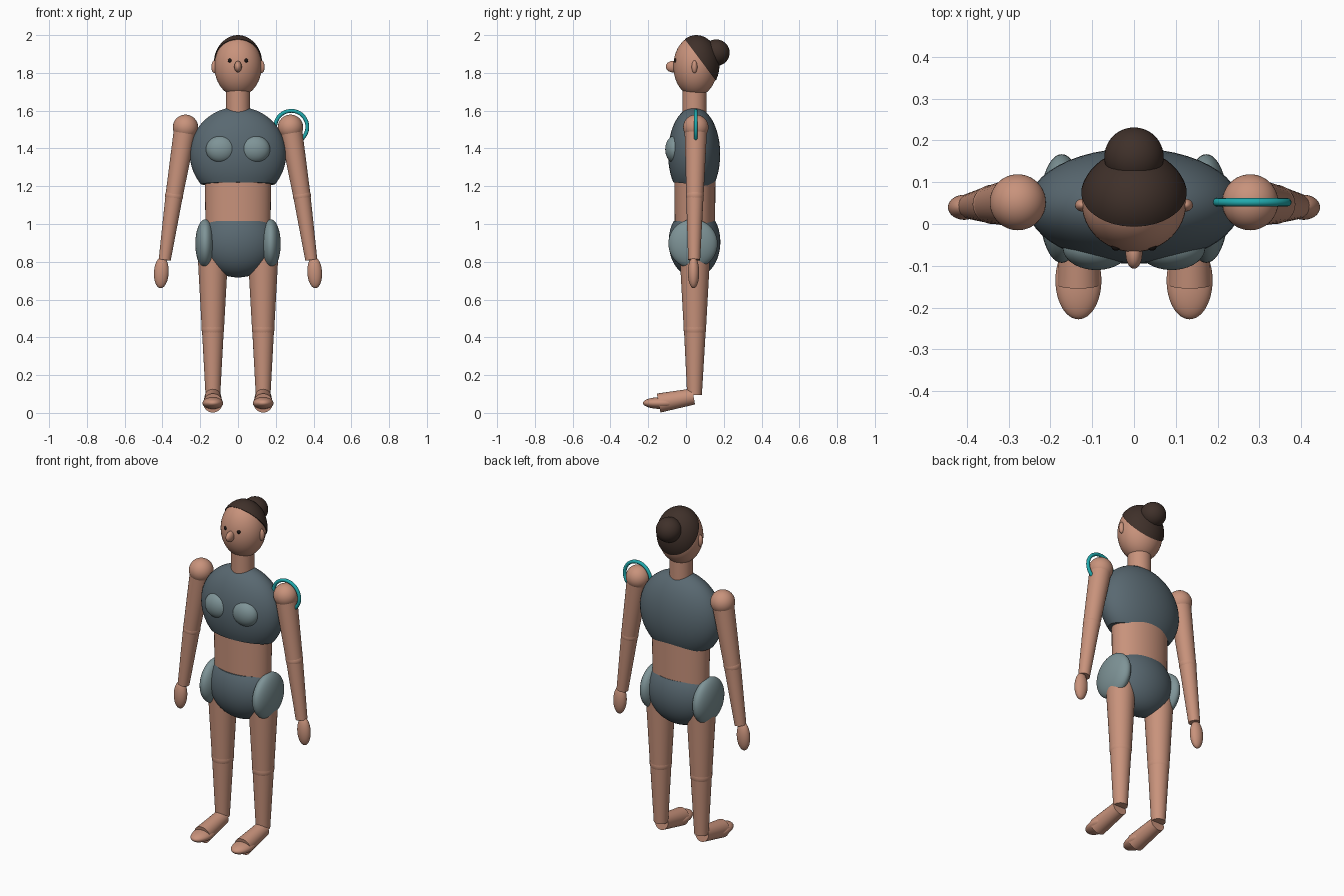
import bpy
import bmesh
from math import radians
from mathutils import Matrix, Vector

if "Cube" in bpy.data.objects:
    bpy.data.objects.remove(bpy.data.objects["Cube"], do_unlink=True)


def material(name, rgb):
    mat = bpy.data.materials.new(name)
    mat.use_nodes = True
    colour = (*rgb, 1)
    mat.diffuse_color = colour
    mat.node_tree.nodes["Principled BSDF"].inputs["Base Color"].default_value = colour
    return mat


skin = material("skin", (0.58, 0.29, 0.2))
dark_slate = material("dark slate", (0.1, 0.14, 0.165))
light_slate = material("light slate", (0.21, 0.295, 0.31))
hair_brown = material("hair brown", (0.05, 0.03, 0.023))
teal = material("teal", (0.015, 0.4, 0.42))
eye_dark = material("eye dark", (0.012, 0.008, 0.007))


def finish(bm, name, mat):
    bmesh.ops.recalc_face_normals(bm, faces=bm.faces)
    mesh = bpy.data.meshes.new(name)
    bm.to_mesh(mesh)
    bm.free()
    obj = bpy.data.objects.new(name, mesh)
    bpy.context.collection.objects.link(obj)
    mesh.materials.append(mat)
    bpy.ops.object.select_all(action="DESELECT")
    obj.select_set(True)
    bpy.context.view_layer.objects.active = obj
    bpy.ops.object.shade_smooth_by_angle(angle=radians(35))
    return obj


def ellipsoid(name, mat, centre, radii, cuts=(), turn=0):
    """Ellipsoid, optionally turned about y; each cut removes the side its normal points to."""
    bm = bmesh.new()
    bmesh.ops.create_uvsphere(bm, u_segments=48, v_segments=24, radius=1)
    place = Matrix.Translation(centre) @ Matrix.Rotation(turn, 4, "Y") @ Matrix.Diagonal((*radii, 1))
    bm.transform(place)
    for point, normal in cuts:
        geom = bm.verts[:] + bm.edges[:] + bm.faces[:]
        cut = bmesh.ops.bisect_plane(bm, geom=geom, plane_co=point, plane_no=normal, clear_outer=True)
        edges = [e for e in cut["geom_cut"] if isinstance(e, bmesh.types.BMEdge)]
        bmesh.ops.edgeloop_fill(bm, edges=edges)
    return finish(bm, name, mat)


def limb(name, mat, start, end, r_start, r_end, flatten=1):
    """Tapered cylinder between two points; flatten scales its depth."""
    start, end = Vector(start), Vector(end)
    axis = end - start
    bm = bmesh.new()
    bmesh.ops.create_cone(bm, cap_ends=True, segments=40, radius1=r_start,
                          radius2=r_end, depth=axis.length)
    turn = axis.to_track_quat("Z", "Y").to_matrix().to_4x4()
    bm.transform(Matrix.Translation((start + end) / 2) @ turn @ Matrix.Diagonal((1, flatten, 1, 1)))
    return finish(bm, name, mat)


def ring(name, mat, centre, major, minor, steps=48, sides=12):
    """Torus whose axis runs front to back."""
    bm = bmesh.new()
    bmesh.ops.create_circle(bm, segments=sides, radius=minor,
                            matrix=Matrix.Translation((major, 0, 0)))
    bmesh.ops.spin(bm, geom=bm.verts[:] + bm.edges[:], cent=(0, 0, 0), axis=(0, 1, 0),
                   angle=radians(360), steps=steps, use_merge=True)
    bmesh.ops.remove_doubles(bm, verts=bm.verts, dist=0.0005)
    bm.transform(Matrix.Translation(centre))
    return finish(bm, name, mat)


# Head, hair and neck
ellipsoid("head", skin, (0, 0.05, 1.835), (0.125, 0.117, 0.16))
ellipsoid("hair", hair_brown, (0, 0.055, 1.843), (0.13, 0.122, 0.157),
          cuts=[((0, 0, 1.97), (0, -0.8, -0.6))])
ellipsoid("hair_bun", hair_brown, (0, 0.16, 1.907), (0.071, 0.071, 0.07))
ellipsoid("nose", skin, (0, -0.07, 1.833), (0.02, 0.037, 0.03))
limb("neck", skin, (0, 0.045, 1.57), (0, 0.045, 1.73), 0.063, 0.064)

# Torso
ellipsoid("chest", dark_slate, (0, 0.043, 1.37), (0.255, 0.138, 0.25),
          cuts=[((0, 0.043, 1.612), (0, 0, 1)), ((0, 0.043, 1.21), (0, -0.1, -1))])
limb("waist", skin, (0, 0.047, 0.98), (0, 0.047, 1.25), 0.172, 0.176, flatten=0.62)
ellipsoid("pelvis", dark_slate, (0, 0.045, 0.905), (0.2, 0.137, 0.188),
          cuts=[((0, 0, 1.015), (0, 0, 1))])

# Paired parts
for side, s in (("left", 1), ("right", -1)):
    # Face
    ellipsoid(side + "_eye", eye_dark, (s * 0.043, -0.053, 1.865), (0.011, 0.011, 0.011))
    ellipsoid(side + "_ear", skin, (s * 0.124, 0.045, 1.832), (0.017, 0.015, 0.034))

    # Padding
    ellipsoid(side + "_chest_pad", light_slate, (s * 0.09, -0.058, 1.395), (0.08, 0.052, 0.073))
    ellipsoid(side + "_hip_pad", light_slate, (s * 0.173, 0.037, 0.895), (0.053, 0.13, 0.13))

    # Arm
    shoulder = (s * 0.278, 0.052, 1.512)
    elbow = (s * 0.338, 0.047, 1.15)
    wrist = (s * 0.388, 0.043, 0.81)
    ellipsoid(side + "_shoulder", skin, shoulder, (0.067, 0.067, 0.067))
    limb(side + "_upper_arm", skin, shoulder, elbow, 0.06, 0.046)
    ellipsoid(side + "_elbow", skin, elbow, (0.048, 0.047, 0.047))
    limb(side + "_forearm", skin, elbow, wrist, 0.046, 0.032)
    ellipsoid(side + "_hand", skin, (s * 0.406, 0.04, 0.743), (0.039, 0.03, 0.083),
              turn=radians(-3 * s))

    # Leg
    hip = (s * 0.133, 0.047, 0.88)
    knee = (s * 0.133, 0.047, 0.445)
    ankle = (s * 0.133, 0.045, 0.095)
    limb(side + "_thigh", skin, hip, knee, 0.083, 0.059)
    ellipsoid(side + "_knee", skin, knee, (0.06, 0.06, 0.06))
    limb(side + "_shin", skin, knee, ankle, 0.058, 0.039)

    # Foot
    limb(side + "_foot", skin, (s * 0.133, 0.04, 0.087), (s * 0.133, -0.145, 0.052), 0.043, 0.051)
    ellipsoid(side + "_toes", skin, (s * 0.133, -0.135, 0.052), (0.055, 0.093, 0.031))

# Band around the left shoulder
ring("shoulder_ring", teal, (0.282, 0.052, 1.514), 0.085, 0.01)
